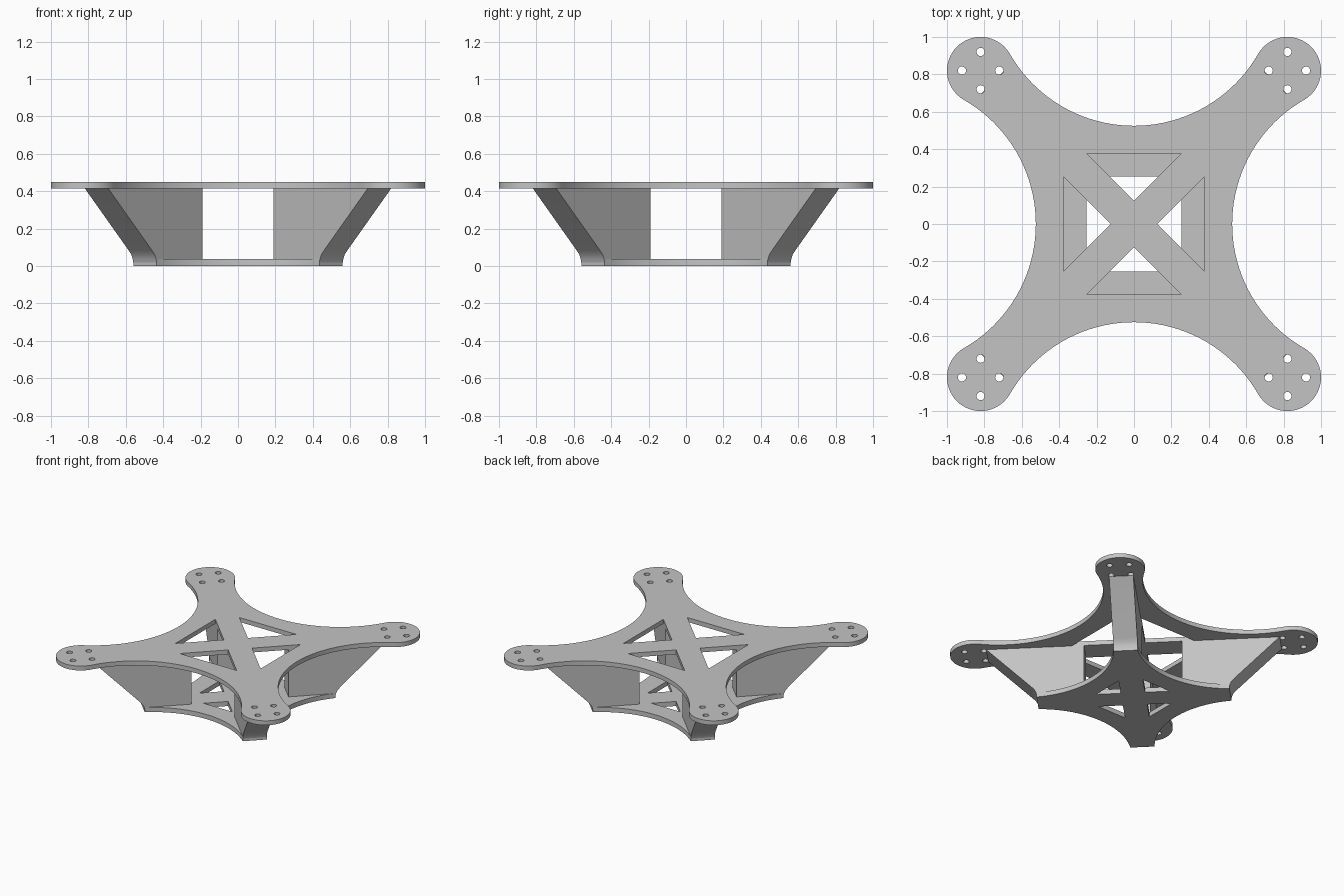
import bpy, bmesh, math

if "Cube" in bpy.data.objects:
    bpy.data.objects.remove(bpy.data.objects["Cube"])

grey = bpy.data.materials.new("light grey")
grey.diffuse_color = (0.55, 0.55, 0.55, 1)
grey.use_nodes = True
grey.node_tree.nodes["Principled BSDF"].inputs["Base Color"].default_value = grey.diffuse_color


def arc(cx, cy, r, a0, a1, n):
    """Points along an arc, angles in degrees."""
    angles = [math.radians(a0 + (a1 - a0) * i / n) for i in range(n + 1)]
    return [(cx + r * math.cos(a), cy + r * math.sin(a)) for a in angles]


def turned(points, k):
    """Rotate 2D points clockwise by k quarter turns."""
    for _ in range(k):
        points = [(y, -x) for x, y in points]
    return points


def finish(obj):
    obj.data.materials.clear()
    obj.data.materials.append(grey)
    bpy.ops.object.select_all(action='DESELECT')
    obj.select_set(True)
    bpy.context.view_layer.objects.active = obj
    bpy.ops.object.shade_smooth_by_angle(angle=math.radians(30))


def plate(name, loops, z0, z1):
    """Flat plate: first loop is the outline, the others are holes."""
    curve = bpy.data.curves.new(name, 'CURVE')
    curve.dimensions = '2D'
    curve.fill_mode = 'BOTH'
    curve.extrude = (z1 - z0) / 2
    for pts in loops:
        s = curve.splines.new('POLY')
        s.points.add(len(pts) - 1)
        for p, (x, y) in zip(s.points, pts):
            p.co = (x, y, 0, 1)
        s.use_cyclic_u = True
    obj = bpy.data.objects.new(name, curve)
    bpy.context.collection.objects.link(obj)
    obj.location.z = (z0 + z1) / 2
    bpy.ops.object.select_all(action='DESELECT')
    obj.select_set(True)
    bpy.context.view_layer.objects.active = obj
    bpy.ops.object.convert(target='MESH')
    obj = bpy.context.view_layer.objects.active
    bm = bmesh.new()
    bm.from_mesh(obj.data)
    bmesh.ops.remove_doubles(bm, verts=bm.verts, dist=1e-5)
    bmesh.ops.recalc_face_normals(bm, faces=bm.faces)
    bm.to_mesh(obj.data)
    bm.free()
    finish(obj)


# Top plate: four round pads joined by concave edges, with cut-outs
side = arc(0, 1.29, 0.765, -150.7, -29.3, 40)
pad = arc(0.82, 0.82, 0.18, 148.2, -58.2, 36)[1:-1]
top = [sum((turned(side + pad, k) for k in range(4)), [])]
for k in range(4):
    top.append(turned([(-0.253, 0.378), (0.253, 0.378), (0, 0.125)], k))
    for dx, dy in ((0.1, 0), (-0.1, 0), (0, 0.1), (0, -0.1)):
        hole = arc(0.82 + dx, 0.82 + dy, 0.022, 0, 345, 23)
        top.append(turned(hole, k))
plate("top_plate", top, 0.415, 0.45)

# Base plate: concave sides, cut corners and smaller triangles
side = arc(0, 1.071, 0.671, -130.4, -49.6, 30)
base = [sum((turned(side, k) for k in range(4)), [])]
for k in range(4):
    base.append(turned([(-0.128, 0.253), (0.128, 0.253), (0, 0.125)], k))
plate("base_plate", base, 0, 0.037)

# Legs: solid diagonal webs with a sloped outer edge (distance, height)
profile = [(0.2525, 0.02), (0.4975, 0.02), (0.501, 0.04), (0.509, 0.063),
           (0.523, 0.085), (0.757, 0.416), (0.2525, 0.416)]
for k, name in enumerate(("back_right", "back_left", "front_left", "front_right")):
    bm = bmesh.new()
    verts = [bm.verts.new((d * math.sqrt(2), -0.0884, z)) for d, z in profile]
    face = bm.faces.new(verts)
    ext = bmesh.ops.extrude_face_region(bm, geom=[face])["geom"]
    bmesh.ops.translate(bm, vec=(0, 0.1768, 0),
                        verts=[g for g in ext if isinstance(g, bmesh.types.BMVert)])
    bmesh.ops.recalc_face_normals(bm, faces=bm.faces)
    mesh = bpy.data.meshes.new(name + "_leg")
    bm.to_mesh(mesh)
    bm.free()
    leg = bpy.data.objects.new(name + "_leg", mesh)
    bpy.context.collection.objects.link(leg)
    leg.rotation_euler.z = math.radians(45 + 90 * k)
    finish(leg)
